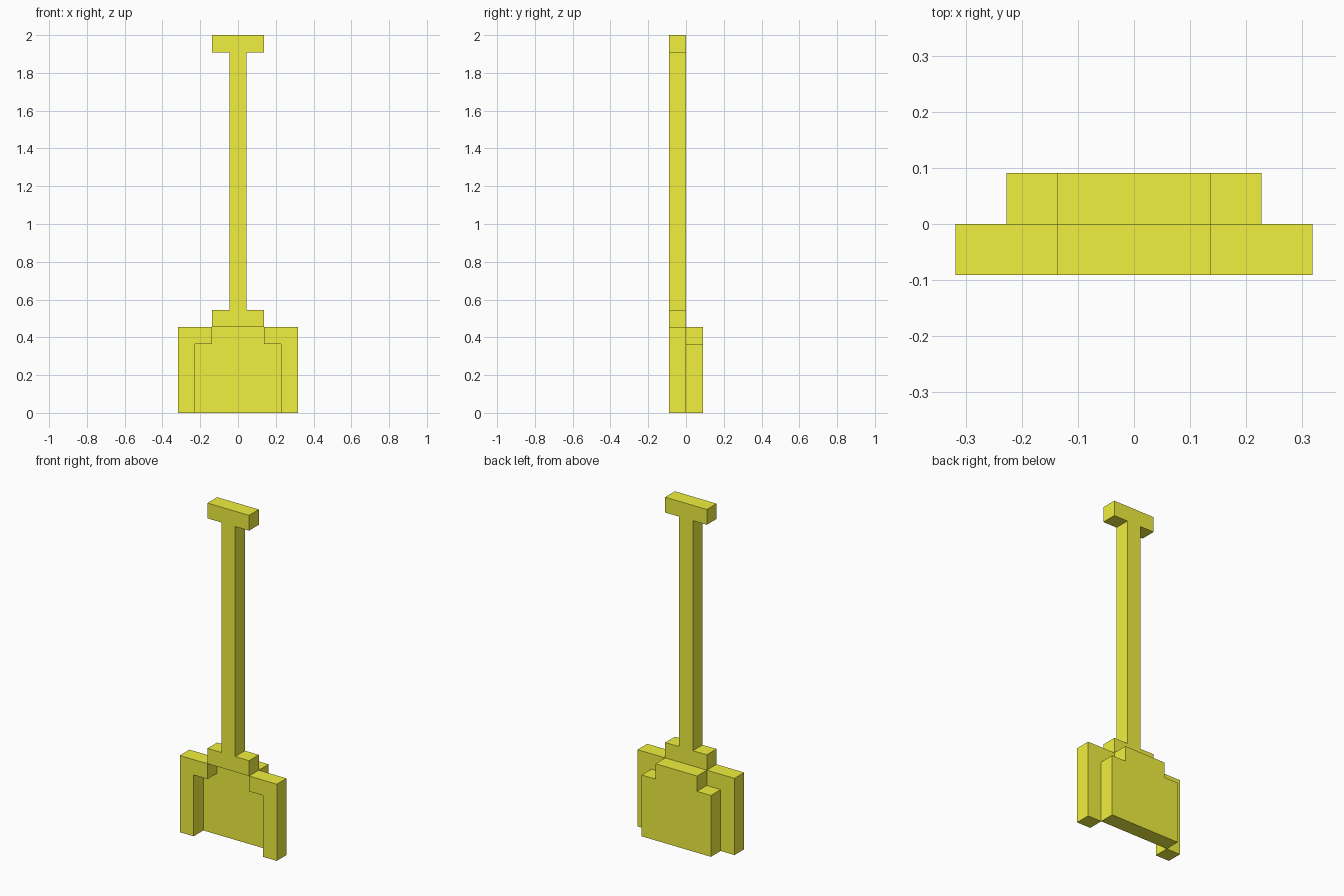
import bpy, bmesh

if "Cube" in bpy.data.objects:
    bpy.data.objects.remove(bpy.data.objects["Cube"])

U = 2 / 22  # one block of the model's grid

yellow = bpy.data.materials.new("yellow")
yellow.diffuse_color = (0.87, 0.87, 0.05, 1)
yellow.use_nodes = True
yellow.node_tree.nodes["Principled BSDF"].inputs["Base Color"].default_value = yellow.diffuse_color


def extrude_profile(name, outline, y0, y1):
    """Solid from an (x, z) outline in blocks, spanning y0 to y1."""
    bm = bmesh.new()
    face = bm.faces.new([bm.verts.new((x * U, y0 * U, z * U)) for x, z in outline])
    new = bmesh.ops.extrude_face_region(bm, geom=[face])["geom"]
    verts = [v for v in new if isinstance(v, bmesh.types.BMVert)]
    bmesh.ops.translate(bm, verts=verts, vec=(0, (y1 - y0) * U, 0))
    bmesh.ops.recalc_face_normals(bm, faces=bm.faces)
    mesh = bpy.data.meshes.new(name)
    bm.to_mesh(mesh)
    bm.free()
    mesh.materials.append(yellow)
    obj = bpy.data.objects.new(name, mesh)
    bpy.context.collection.objects.link(obj)
    return obj


def flip(points):
    return [(-x, z) for x, z in reversed(points)]


# Handle: collar, shaft and crossbar grip in one profile
half = [(1.5, 5), (1.5, 6), (0.5, 6), (0.5, 21), (1.5, 21), (1.5, 22)]
extrude_profile("handle", half + flip(half), -1, 0)

# Blade: stepped back plate
half = [(2.5, 0), (2.5, 4), (1.5, 4), (1.5, 5)]
extrude_profile("blade", half + flip(half), 0, 1)

# Raised side rims with shoulders at the top
rim = [(2.5, 0), (3.5, 0), (3.5, 5), (1.5, 5), (1.5, 4), (2.5, 4)]
extrude_profile("rim_right", rim, -1, 0)
extrude_profile("rim_left", flip(rim), -1, 0)
